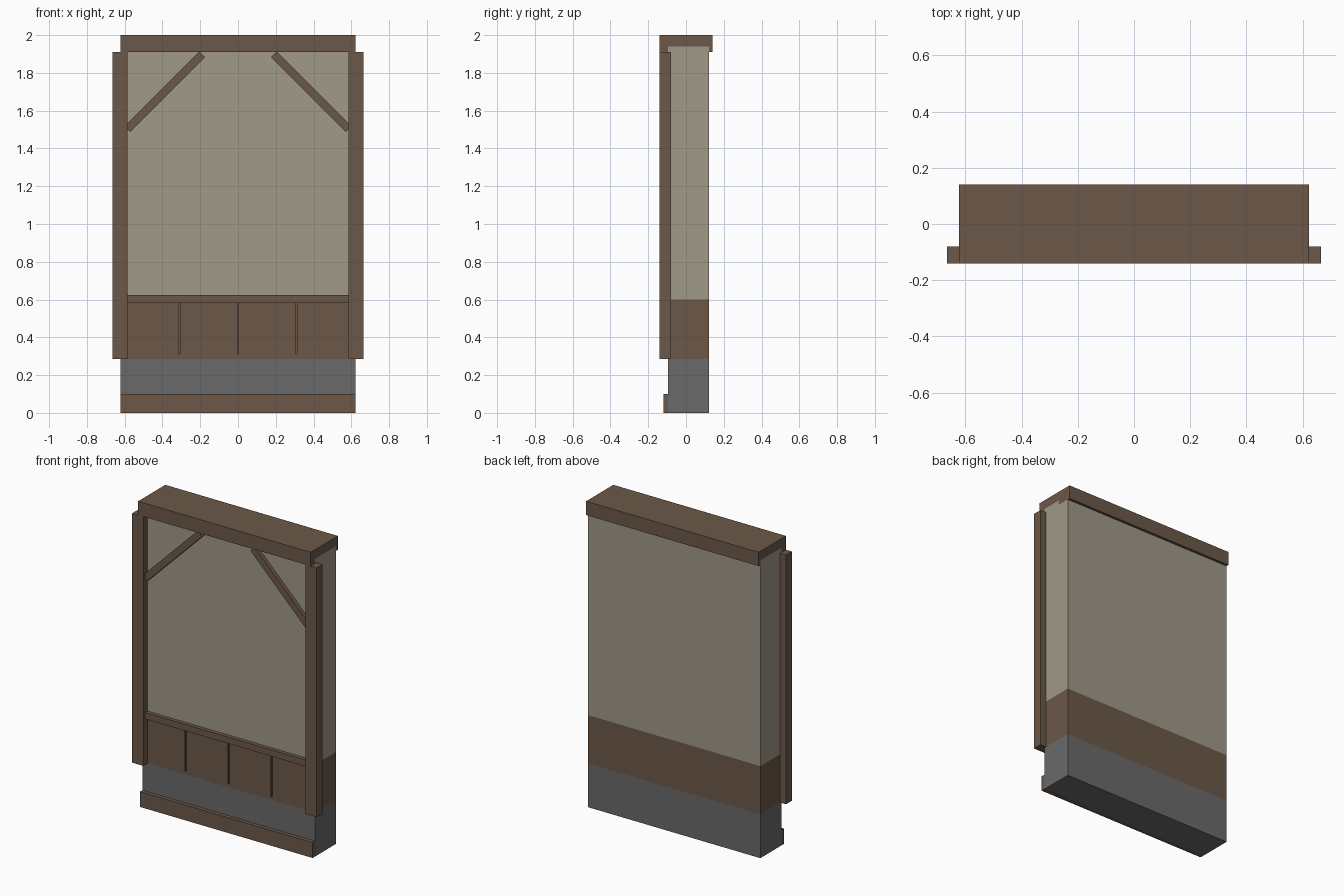
import bpy, math

if "Cube" in bpy.data.objects:
    bpy.data.objects.remove(bpy.data.objects["Cube"])


def material(name, rgb):
    m = bpy.data.materials.new(name)
    m.diffuse_color = (*rgb, 1)
    m.use_nodes = True
    m.node_tree.nodes["Principled BSDF"].inputs["Base Color"].default_value = m.diffuse_color
    return m


WOOD = material("brown wood", (0.150, 0.098, 0.066))
PLASTER = material("beige plaster", (0.352, 0.319, 0.250))
STONE = material("grey stone", (0.144, 0.144, 0.144))


def box(name, mat, x, y, z, tilt=0):
    """Box from (min, max) ranges, optionally tilted about the y axis."""
    c = [(r[0] + r[1]) / 2 for r in (x, y, z)]
    s = [(r[1] - r[0]) / 2 for r in (x, y, z)]
    bpy.ops.mesh.primitive_cube_add(size=2, location=c, rotation=(0, tilt, 0))
    o = bpy.context.object
    o.name = name
    o.scale = s
    o.data.materials.append(mat)
    return o


W = 0.622                     # half width of the wall
FRONT, BACK = -0.095, 0.123   # wall depth

# Stacked wall layers
box("stone_footing", STONE, (-W, W), (FRONT, BACK), (0, 0.285))
box("wood_panelling", WOOD, (-W, W), (FRONT, BACK), (0.285, 0.6))
box("plaster_wall", PLASTER, (-W, W), (FRONT, BACK), (0.6, 1.94))

# Horizontal timbers
box("top_beam", WOOD, (-W, W), (-0.14, 0.14), (1.91, 2.0))
box("base_board", WOOD, (-W, W), (-0.12, -0.08), (0, 0.1))
box("sill_rail", WOOD, (-0.6, 0.6), (-0.12, -0.08), (0.583, 0.625))

# Thin strips dividing the panelling into four
for i in (-1, 0, 1):
    x = i * 0.31
    box("panel_strip", WOOD, (x - 0.005, x + 0.005), (-0.104, -0.09), (0.31, 0.585))

# Mirrored posts and diagonal braces
for side, s in (("left", -1), ("right", 1)):
    x = s * 0.625
    box(side + "_post", WOOD, (x - 0.04, x + 0.04), (-0.14, -0.08), (0.285, 1.91))
    x = s * 0.387
    box(side + "_brace", WOOD, (x - 0.28, x + 0.28), (-0.12, -0.08),
        (1.7 - 0.0215, 1.7 + 0.0215), s * math.radians(45))
